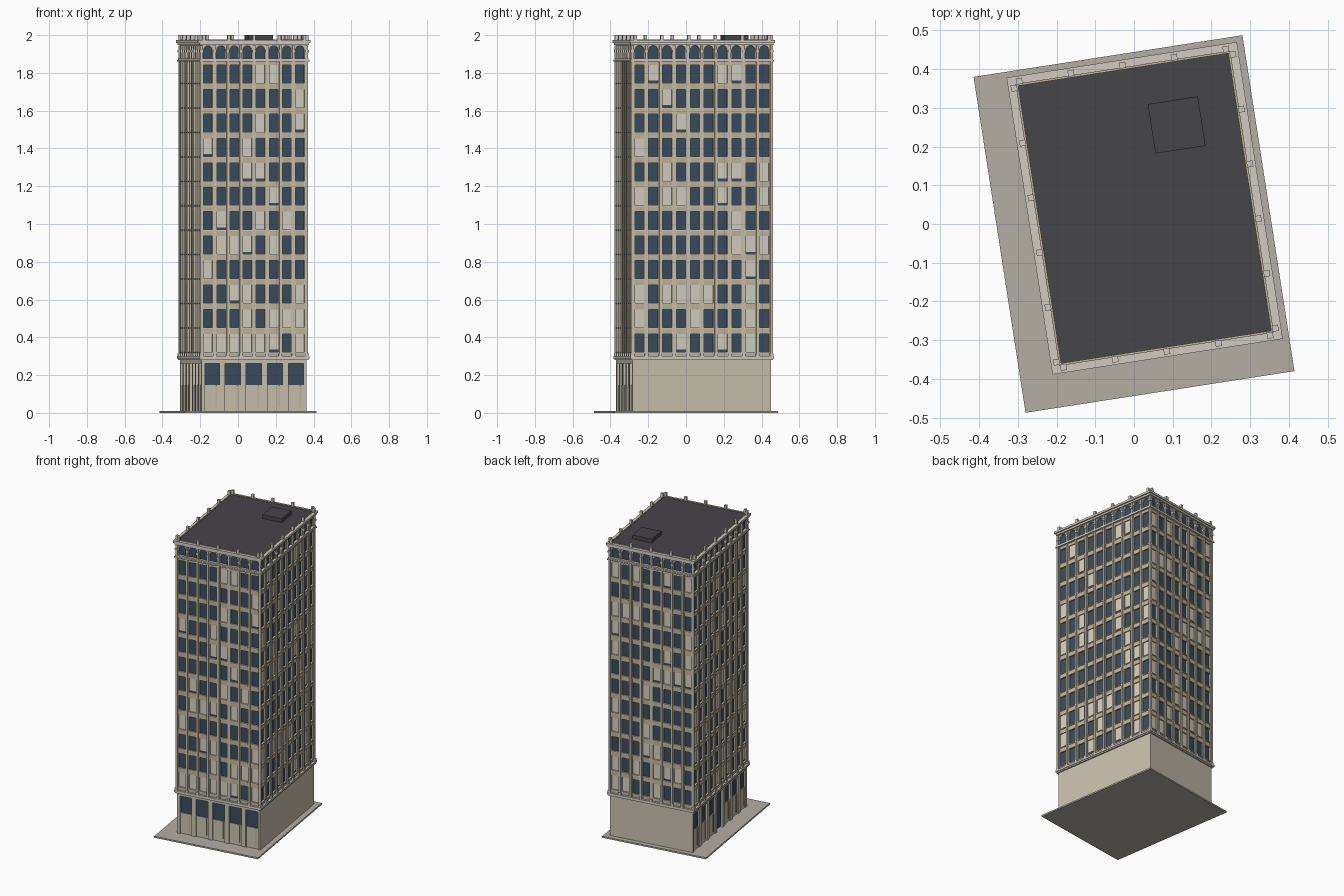
import bpy, bmesh, math, random
from mathutils import Matrix, Vector

if "Cube" in bpy.data.objects:
    bpy.data.objects.remove(bpy.data.objects["Cube"])

random.seed(4)
TURN = Matrix.Rotation(math.radians(8.8), 4, 'Z')
PLACE = TURN @ Matrix.Translation((0.0335, 0.036, 0))
W, D = 0.563, 0.743              # wall planes
Z0, PITCH, ROWS, WIN = 0.323, 0.1294, 12, 0.095


def mat(name, rgb):
    m = bpy.data.materials.new(name)
    m.diffuse_color = (*[(c / 255) ** 2.2 for c in rgb], 1)
    m.use_nodes = True
    m.node_tree.nodes["Principled BSDF"].inputs["Base Color"].default_value = m.diffuse_color
    return m


STONE = mat("stone", (200, 192, 174))
TAN = mat("tan", (192, 178, 150))
TRIM = mat("trim", (208, 202, 192))
GLASS = mat("glass", (60, 76, 94))
BLIND = mat("blind", (212, 206, 192))
ROOF = mat("roof", (72, 70, 74))
PAVE = mat("paving", (178, 173, 163))

parts = {}


def part(name, material):
    if name not in parts:
        parts[name] = (bmesh.new(), material)
    return parts[name][0]


def box(name, material, lo, hi, frame=Matrix.Identity(4)):
    lo, hi = Vector(lo), Vector(hi)
    m = frame @ Matrix.Translation((lo + hi) / 2) @ Matrix.Diagonal((*(hi - lo), 1))
    bmesh.ops.create_cube(part(name, material), size=1, matrix=m)


def slab(name, material, w, d, z0, z1, x=0, y=0):
    box(name, material, (x - w / 2, y - d / 2, z0), (x + w / 2, y + d / 2, z1))


def ring(name, material, w, d, t, z0, z1):
    for s in (-1, 1):
        box(name, material, (-w / 2, s * d / 2 - (t if s > 0 else 0), z0),
            (w / 2, s * d / 2 + (t if s < 0 else 0), z1))
        box(name, material, (s * w / 2 - (t if s > 0 else 0), -d / 2 + t, z0),
            (s * w / 2 + (t if s < 0 else 0), d / 2 - t, z1))


def side(angle, dist):
    # local frame of one face: x along the wall, -y outward
    return Matrix.Rotation(math.radians(angle), 4, 'Z') @ Matrix.Translation((0, -dist, 0))


def arch(frame, u, pitch, z0, zs, z1, r):
    # wall panel with a round-headed opening, extruded to wall thickness
    bm = part("arch_wall", STONE)
    pts = [(u - pitch / 2, z0), (u - r, z0)]
    pts += [(u - r * math.cos(math.pi * i / 10), zs + r * math.sin(math.pi * i / 10)) for i in range(11)]
    pts += [(u + r, z0), (u + pitch / 2, z0), (u + pitch / 2, z1), (u - pitch / 2, z1)]
    f = bm.faces.new([bm.verts.new(frame @ Vector((a, 0, b))) for a, b in pts])
    ext = bmesh.ops.extrude_face_region(bm, geom=[f])
    vs = [g for g in ext["geom"] if isinstance(g, bmesh.types.BMVert)]
    bmesh.ops.translate(bm, verts=vs, vec=frame.to_3x3() @ Vector((0, 0.008, 0)))


def facade(angle, length, dist, bays):
    f = side(angle, dist)
    p = length / bays
    hw = p * 0.335
    L = length / 2
    # spandrel bands between window rows
    for r in range(ROWS + 1):
        za = 0.30 if r == 0 else Z0 + (r - 1) * PITCH + WIN
        zb = Z0 + r * PITCH if r < ROWS else 1.86
        box("spandrels", TAN, (-L, 0, za), (L, 0.01, zb), f)
    # wall strips and projecting piers
    for i in range(bays + 1):
        u = -L + i * p
        a, b = max(-L, u - p / 2 + hw), min(L, u + p / 2 - hw)
        box("wall_strips", STONE, (a, -0.002, 0.30), (b, 0.01, 1.86), f)
        box("piers", STONE, (u - 0.006, -0.008, 0.30), (u + 0.006, 0, 1.945), f)
        box("pier_capitals", TRIM, (u - 0.009, -0.011, 1.908), (u + 0.009, 0, 1.92), f)
        box("pier_feet", TRIM, (u - 0.009, -0.011, 0.30), (u + 0.009, 0, 0.315), f)
    # sills, blinds and arched top storey
    for i in range(bays):
        u = -L + (i + 0.5) * p
        for r in range(ROWS):
            z = Z0 + r * PITCH
            box("sills", TRIM, (u - hw, -0.004, z - 0.006), (u + hw, 0.004, z), f)
            if random.random() < 0.3:
                box("blinds", BLIND, (u - hw, 0.006, z + random.choice((0, 0, 0.012))),
                    (u + hw, 0.01, z + WIN), f)
        arch(f, u, p, 1.875, 1.92, 1.95, hw)


def shopfront(angle, length, dist, bays, door=None):
    f = side(angle, dist)
    p, L = length / bays, length / 2
    box("shop_lintel", STONE, (-L, 0, 0.262), (L, 0.02, 0.28), f)
    for i in range(bays + 1):
        u = -L + i * p
        box("shop_piers", STONE, (max(-L, u - 0.015), 0, 0.01), (min(L, u + 0.015), 0.02, 0.262), f)
    for i in range(bays):
        a, b = -L + i * p + 0.015, -L + (i + 1) * p - 0.015
        zg = 0.02 if i == door else 0.148
        box("shop_glass", GLASS, (a, 0.012, zg), (b, 0.02, 0.262), f)
        if i != door:
            box("shop_panels", STONE, (a, 0.008, 0.01), (b, 0.02, zg), f)
            c = a + (b - a) * 0.8
            box("shop_mullions", TAN, (c - 0.004, 0.004, 0.03), (c + 0.004, 0.01, zg), f)


# base block: plain to right and back, shopfronts to front and left
box("base_block", STONE, (-W / 2 + 0.018, -D / 2 + 0.018, 0.01), (W / 2, D / 2, 0.28))
shopfront(0, W, D / 2, 5)
shopfront(-90, D, W / 2, 7, door=3)

# glazed tower core and four facades
slab("glass_core", GLASS, W - 0.016, D - 0.016, 0.28, 1.95)
for k in (0, 180):
    facade(k, W, D / 2, 8)
for k in (90, -90):
    facade(k, D, W / 2, 10)

# string courses, cornice, parapet
slab("lower_course", TRIM, W + 0.018, D + 0.018, 0.28, 0.288)
slab("lower_course", TRIM, W + 0.026, D + 0.026, 0.288, 0.30)
ring("upper_course", TRIM, W + 0.026, D + 0.026, 0.03, 1.86, 1.868)
ring("upper_course", TRIM, W + 0.018, D + 0.018, 0.026, 1.868, 1.877)
ring("cornice", TRIM, W + 0.022, D + 0.022, 0.03, 1.947, 1.959)
ring("cornice", TRIM, W + 0.039, D + 0.033, 0.036, 1.959, 1.973)
ring("parapet", TAN, W - 0.002, D - 0.006, 0.006, 1.973, 1.978)

# roof deck and hatch house
slab("roof_deck", ROOF, W - 0.012, D - 0.016, 1.95, 1.974)
slab("roof_house", ROOF, 0.131, 0.129, 1.974, 2.0, 0.1145, 0.2)

# parapet posts
for s in (-1, 1):
    for i in range(5):
        slab("parapet_posts", TRIM, 0.016, 0.016, 1.973, 2.0, -0.27 + i * 0.135, s * 0.374)
    for i in range(6):
        slab("parapet_posts", TRIM, 0.016, 0.016, 1.973, 2.0, s * 0.286, -0.358 + i * 0.1432)

# paved plot
slab("pavement", PAVE, 0.703, 0.878, 0, 0.01, -0.0335, -0.036)

for name, (bm, m) in parts.items():
    bmesh.ops.recalc_face_normals(bm, faces=bm.faces)
    me = bpy.data.meshes.new(name)
    bm.to_mesh(me)
    bm.free()
    me.materials.append(m)
    ob = bpy.data.objects.new(name, me)
    ob.matrix_world = PLACE
    bpy.context.collection.objects.link(ob)
